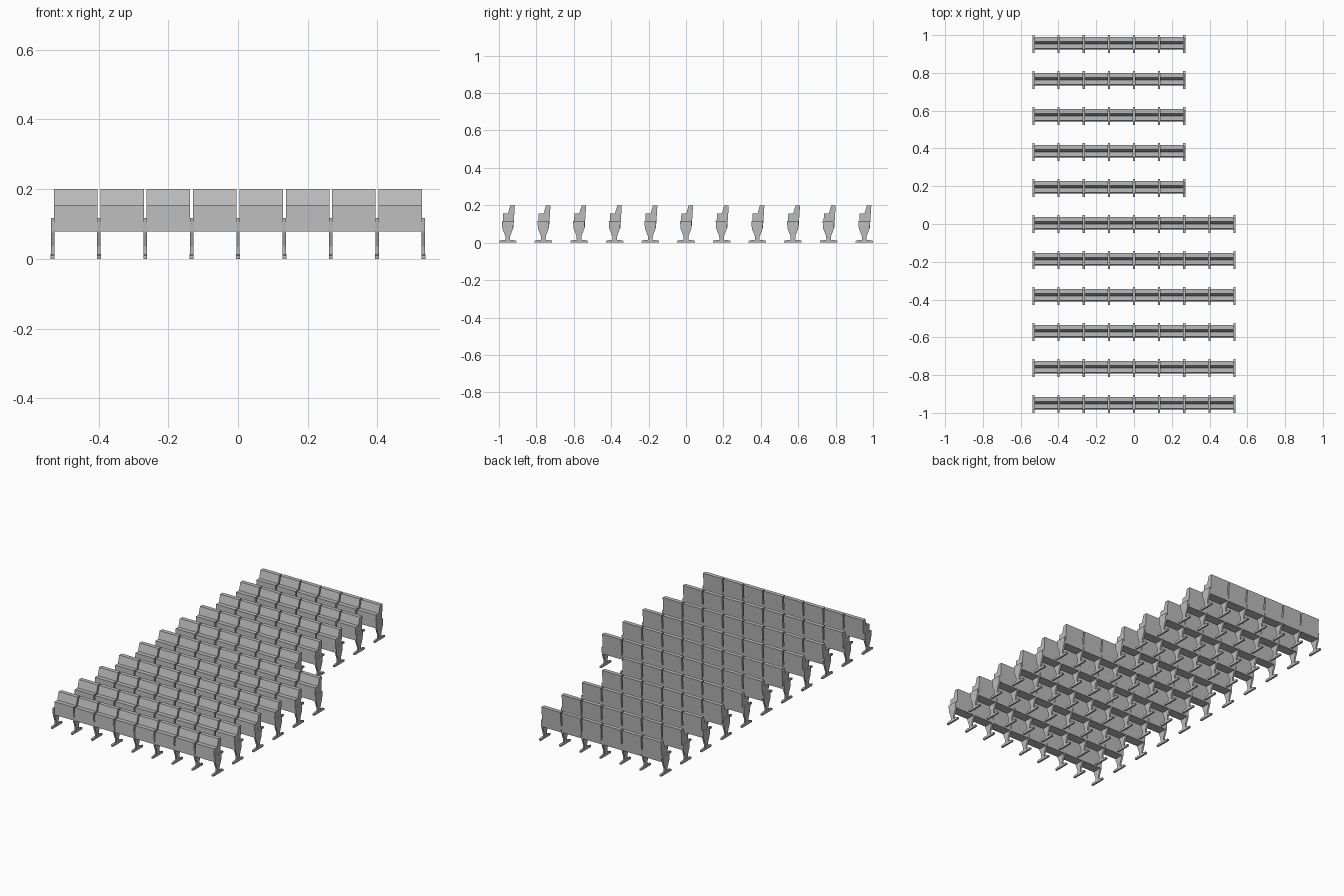
import bpy
import bmesh

cube = bpy.data.objects.get("Cube")
if cube:
    bpy.data.objects.remove(cube, do_unlink=True)

grey = bpy.data.materials.new("seat grey")
grey.use_nodes = True
colour = (0.5, 0.5, 0.5, 1)
grey.diffuse_color = colour
grey.node_tree.nodes["Principled BSDF"].inputs["Base Color"].default_value = colour

PITCH_X, PITCH_Y = 0.133, 0.1906
LEFT_X, FIRST_Y = -0.532, -0.953


def prism(name, profile, x0, x1):
    """Extrude a (y, z) side profile from x0 to x1."""
    bm = bmesh.new()
    face = bm.faces.new([bm.verts.new((x0, y, z)) for y, z in profile])
    new = bmesh.ops.extrude_face_region(bm, geom=[face])["geom"]
    moved = [v for v in new if isinstance(v, bmesh.types.BMVert)]
    bmesh.ops.translate(bm, verts=moved, vec=(x1 - x0, 0, 0))
    bmesh.ops.recalc_face_normals(bm, faces=bm.faces)
    mesh = bpy.data.meshes.new(name)
    bm.to_mesh(mesh)
    bm.free()
    mesh.materials.append(grey)
    return mesh


def grid(name, mesh, y, columns, rows):
    """Repeat a part along the row and from row to row."""
    ob = bpy.data.objects.new(name, mesh)
    bpy.context.collection.objects.link(ob)
    ob.location = (LEFT_X, y, 0)
    for count, step in ((columns, (PITCH_X, 0, 0)), (rows, (0, PITCH_Y, 0))):
        mod = ob.modifiers.new("repeat", 'ARRAY')
        mod.count = count
        mod.use_relative_offset = False
        mod.use_constant_offset = True
        mod.constant_offset_displace = step


# Folded seat cushion and leaning backrest
s0, s1 = 0.004, PITCH_X - 0.004
cushion = prism("cushion", [(-0.028, 0.078), (-0.004, 0.078),
                            (0.001, 0.155), (-0.025, 0.155)], s0, s1)
backrest = prism("backrest", [(-0.004, 0.078), (0.030, 0.078),
                              (0.038, 0.2), (0.014, 0.2), (0.001, 0.155)], s0, s1)

# Side support with armrest, tapering down to a narrow stem
support = prism("support", [(-0.012, 0.01), (0.012, 0.01), (0.013, 0.035),
                            (0.028, 0.075), (0.031, 0.117), (-0.032, 0.117),
                            (-0.029, 0.075), (-0.013, 0.035)], -0.005, 0.005)
foot = prism("foot", [(-0.047, 0), (0.047, 0), (0.047, 0.01), (0.03, 0.014),
                      (-0.03, 0.014), (-0.047, 0.01)], -0.0055, 0.0055)

# Front block has wide rows, rear block has shorter ones
for block, first, rows, seats in (("front", 0, 6, 8), ("rear", 6, 5, 6)):
    y = FIRST_Y + first * PITCH_Y
    for mesh, extra in ((cushion, 0), (backrest, 0), (support, 1), (foot, 1)):
        grid(f"{block}_{mesh.name}s", mesh, y, seats + extra, rows)
